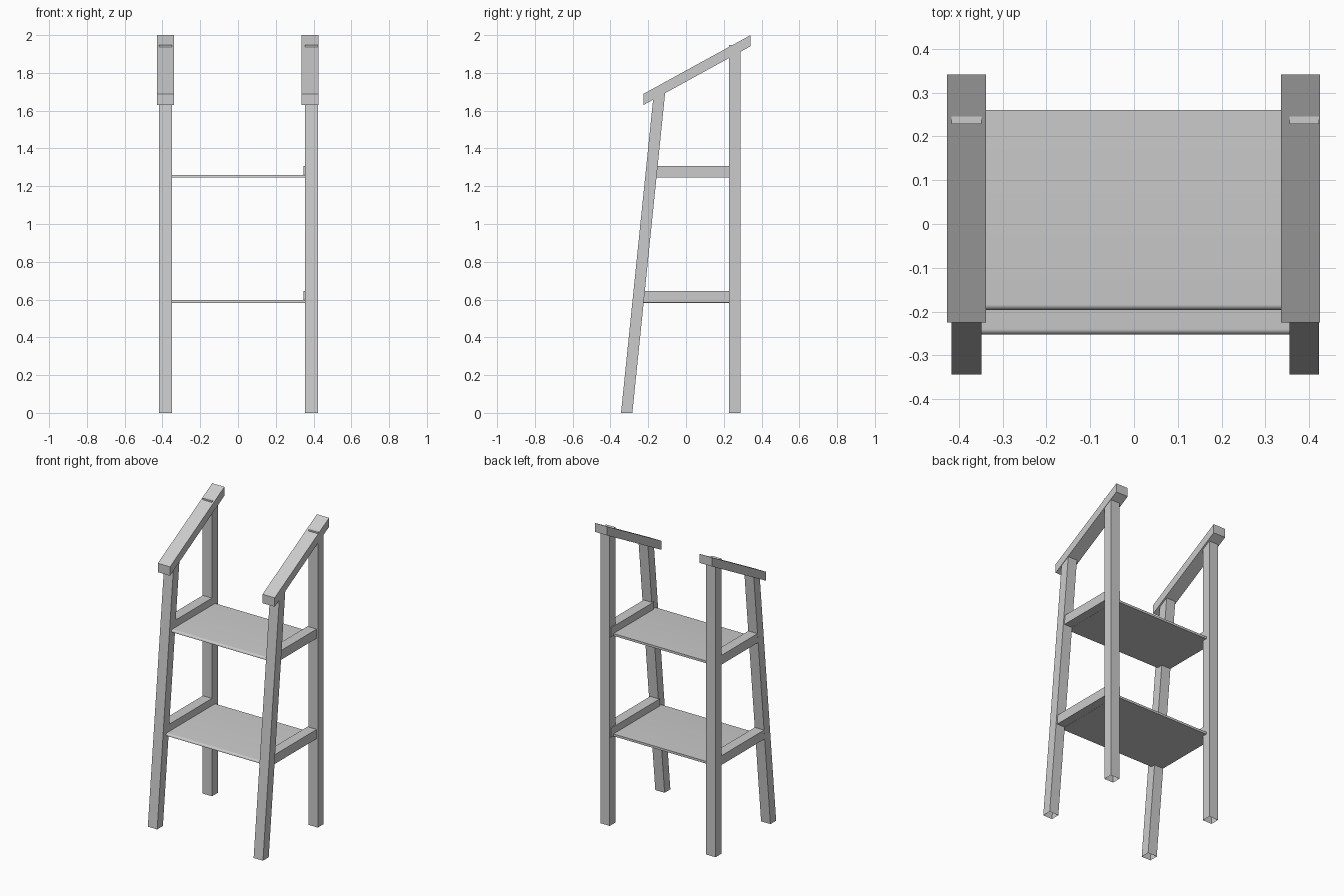
import bpy
import bmesh
import math

cube = bpy.data.objects.get("Cube")
if cube:
    bpy.data.objects.remove(cube, do_unlink=True)

grey = bpy.data.materials.new("plain grey")
grey.use_nodes = True
colour = (0.6, 0.6, 0.6, 1)
grey.diffuse_color = colour
grey.node_tree.nodes["Principled BSDF"].inputs["Base Color"].default_value = colour


def extrude_profile(name, profile, x0, x1, open_bottom=False):
    """Extrude a (y, z) outline, listed counter-clockwise seen from +x, along x."""
    bm = bmesh.new()
    face = bm.faces.new([bm.verts.new((x0, y, z)) for y, z in profile])
    ext = bmesh.ops.extrude_face_region(bm, geom=[face], use_keep_orig=True)
    moved = [g for g in ext["geom"] if isinstance(g, bmesh.types.BMVert)]
    bmesh.ops.translate(bm, verts=moved, vec=(x1 - x0, 0, 0))
    bmesh.ops.recalc_face_normals(bm, faces=bm.faces)
    if open_bottom:
        feet = [f for f in bm.faces if f.normal.z < -0.9]
        bmesh.ops.delete(bm, geom=feet, context="FACES_ONLY")
    mesh = bpy.data.meshes.new(name)
    bm.to_mesh(mesh)
    bm.free()
    mesh.materials.append(grey)
    obj = bpy.data.objects.new(name, mesh)
    bpy.context.collection.objects.link(obj)
    return obj


def box(y0, y1, z0, z1):
    return [(y0, z0), (y1, z0), (y1, z1), (y0, z1)]


LEAN = 0.1024                     # backward lean of the front legs
SLOPE = 0.549                     # rise of the handrails
RAIL_FRONT, RAIL_BACK = -0.225, 0.342


def rail_z(y, base):
    return base + (y - RAIL_FRONT) * SLOPE


def front_leg_y(y, z):
    return y + LEAN * z


# Side frames: legs and handrails
front_top = 1.68
front_leg = [(-0.344, 0), (-0.284, 0),
             (front_leg_y(-0.284, 1.71), 1.71),
             (front_leg_y(-0.344, front_top), front_top)]
handrail = [(RAIL_FRONT, 1.63), (RAIL_BACK, rail_z(RAIL_BACK, 1.63)),
            (RAIL_BACK, 2.0), (RAIL_FRONT, 1.689)]

sides = {"right": (-0.383, -0.383), "left": (0.389, 0.381)}
for side, (leg_x, rail_x) in sides.items():
    extrude_profile(f"{side}_front_leg", front_leg,
                    leg_x - 0.034, leg_x + 0.034, open_bottom=True)
    extrude_profile(f"{side}_back_leg", box(0.228, 0.288, 0, 1.947),
                    leg_x - 0.034, leg_x + 0.034, open_bottom=True)
    extrude_profile(f"{side}_handrail", handrail, rail_x - 0.0445, rail_x + 0.0445)

# Two levels: side braces and a thin shelf with a rounded front edge
levels = {"lower": (0.584, -0.225, -0.252), "upper": (1.246, -0.165, -0.196)}
for level, (z, brace_front, shelf_front) in levels.items():
    for side, (leg_x, rail_x) in sides.items():
        extrude_profile(f"{level}_{side}_brace", box(brace_front, 0.284, z, z + 0.061),
                        rail_x - 0.0335, rail_x + 0.0335)
    radius = 0.012
    top = z + 0.014
    nose = [(shelf_front + radius * (1 - math.sin(a)), top - radius * (1 - math.cos(a)))
            for a in (math.radians(15 * i) for i in range(7))]
    shelf = extrude_profile(f"{level}_shelf",
                            [(shelf_front, z - 0.001), (0.26, z - 0.001), (0.26, top)] + nose,
                            -0.352, 0.357)
    bpy.ops.object.select_all(action="DESELECT")
    shelf.select_set(True)
    bpy.context.view_layer.objects.active = shelf
    bpy.ops.object.shade_smooth_by_angle(angle=math.radians(30))
